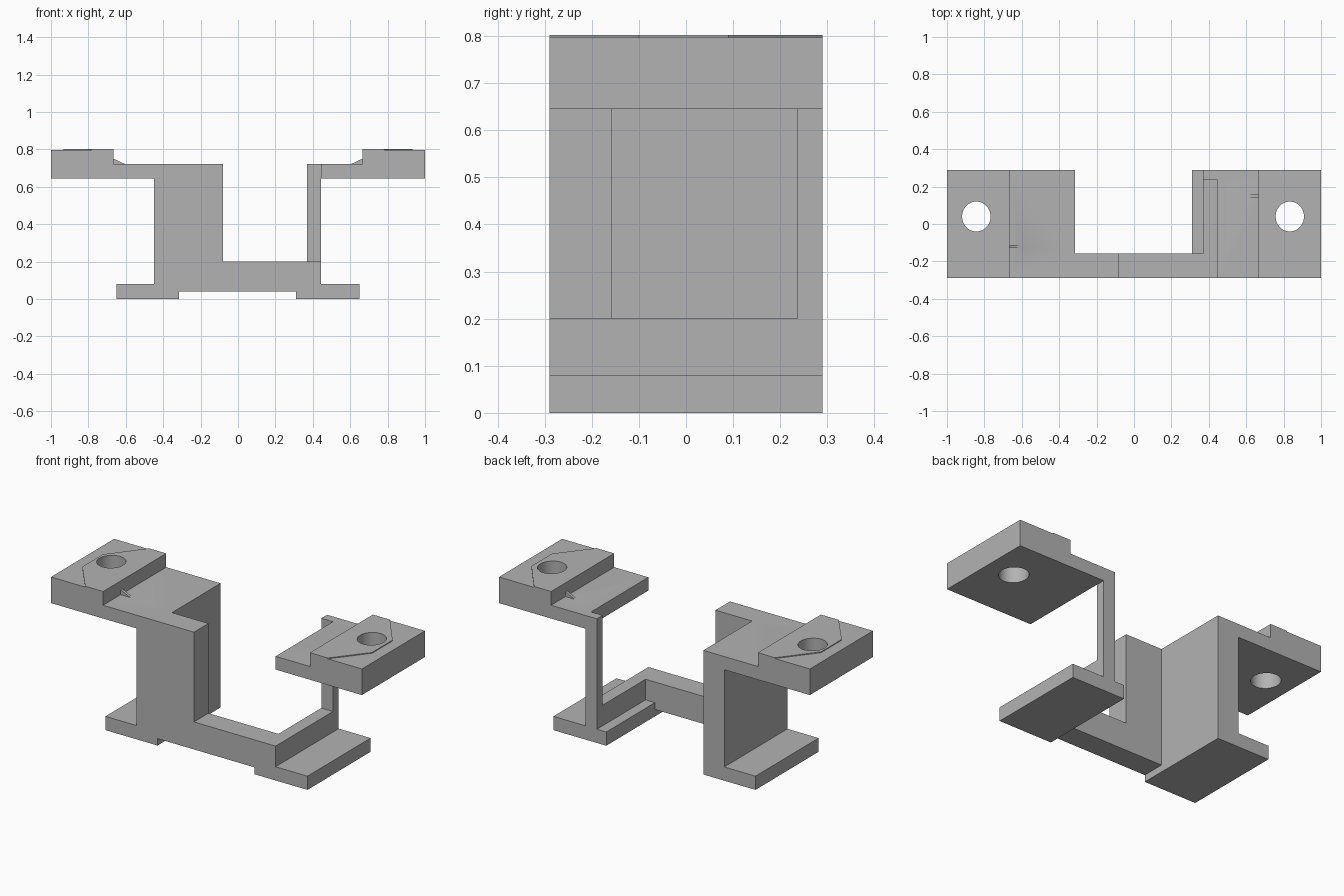
import bpy, bmesh, math
from mathutils import Vector

if "Cube" in bpy.data.objects:
    bpy.data.objects.remove(bpy.data.objects["Cube"])

grey = bpy.data.materials.new("plain grey")
grey.diffuse_color = (0.45, 0.45, 0.45, 1)
grey.use_nodes = True
grey.node_tree.nodes["Principled BSDF"].inputs["Base Color"].default_value = grey.diffuse_color


def prism(name, outline, lo, hi, axis):
    """Extrude an outline along y (outline in x,z) or z (outline in x,y)."""
    bm = bmesh.new()
    place = (lambda a, b: (a, lo, b)) if axis == 'y' else (lambda a, b: (a, b, lo))
    face = bm.faces.new([bm.verts.new(place(a, b)) for a, b in outline])
    ext = bmesh.ops.extrude_face_region(bm, geom=[face])
    move = Vector((0, hi - lo, 0)) if axis == 'y' else Vector((0, 0, hi - lo))
    bmesh.ops.translate(bm, vec=move,
                        verts=[v for v in ext['geom'] if isinstance(v, bmesh.types.BMVert)])
    bmesh.ops.recalc_face_normals(bm, faces=bm.faces)
    me = bpy.data.meshes.new(name)
    bm.to_mesh(me)
    bm.free()
    me.materials.append(grey)
    ob = bpy.data.objects.new(name, me)
    bpy.context.collection.objects.link(ob)
    return ob


def box(name, x0, x1, y0, y1, z0, z1):
    return prism(name, [(x0, y0), (x1, y0), (x1, y1), (x0, y1)], z0, z1, 'z')


def combine(body, other, operation):
    mod = body.modifiers.new(operation, 'BOOLEAN')
    mod.operation, mod.object, mod.solver = operation, other, 'EXACT'
    bpy.context.view_layer.objects.active = body
    bpy.ops.object.modifier_apply(modifier=mod.name)
    bpy.data.objects.remove(other)


F, B = -0.29, 0.29          # front and back of the bracket
BAR = -0.157                # back of the front bar

# Left side: foot, wall and stepped arm in one profile
left = prism("bracket", [(-0.65, 0), (-0.315, 0), (-0.315, 0.722), (-0.665, 0.722),
                         (-0.665, 0.797), (-1, 0.797), (-1, 0.645), (-0.45, 0.645),
                         (-0.45, 0.08), (-0.65, 0.08)], F, B, 'y')

# Front tower and low crossbar
front = prism("front_bar", [(-0.315, 0.04), (0.445, 0.04), (0.445, 0.2), (-0.08, 0.2),
                            (-0.08, 0.722), (-0.315, 0.722)], F, BAR, 'y')

# Right side: foot with low wall, rear post, stepped arm
foot = prism("right_foot", [(0.31, 0), (0.65, 0), (0.65, 0.08), (0.445, 0.08),
                            (0.445, 0.2), (0.37, 0.2), (0.37, 0.08), (0.31, 0.08)], F, B, 'y')
post = box("rear_post", 0.37, 0.445, 0.237, B, 0.2, 0.722)
arm = prism("right_arm", [(0.445, 0.645), (1, 0.645), (1, 0.797), (0.665, 0.797),
                          (0.665, 0.722), (0.445, 0.722)], F, B, 'y')
for part in (front, foot, post, arm):
    combine(left, part, 'UNION')

for s in (-1, 1):
    # Slightly raised mounting pad with clipped corners
    pad = prism("pad", [(s * 0.665, F), (s * 0.78, F), (s * 0.932, -0.1), (s * 0.932, 0.09),
                        (s * 0.775, B), (s * 0.665, B)], 0.79, 0.802, 'z')
    combine(left, pad, 'UNION')
    # Small gusset at the step
    y = 0.15 if s > 0 else -0.12
    gusset = prism("gusset", [(s * 0.67, 0.715), (s * 0.605, 0.715), (s * 0.605, 0.722),
                              (s * 0.665, 0.75), (s * 0.67, 0.75)], y - 0.008, y + 0.008, 'y')
    combine(left, gusset, 'UNION')
    # Bolt hole
    cx = 0.833 if s > 0 else -0.843
    ring = [(cx + 0.076 * math.cos(math.tau * i / 48), 0.04 + 0.08 * math.sin(math.tau * i / 48))
            for i in range(48)]
    combine(left, prism("hole", ring, 0.5, 1, 'z'), 'DIFFERENCE')

# Clean flat faces, smooth hole walls
bm = bmesh.new()
bm.from_mesh(left.data)
bmesh.ops.remove_doubles(bm, verts=bm.verts, dist=1e-5)
bmesh.ops.dissolve_limit(bm, angle_limit=0.01, verts=bm.verts, edges=bm.edges)
bm.to_mesh(left.data)
bm.free()
left.select_set(True)
bpy.context.view_layer.objects.active = left
bpy.ops.object.shade_smooth_by_angle(angle=math.radians(30))
